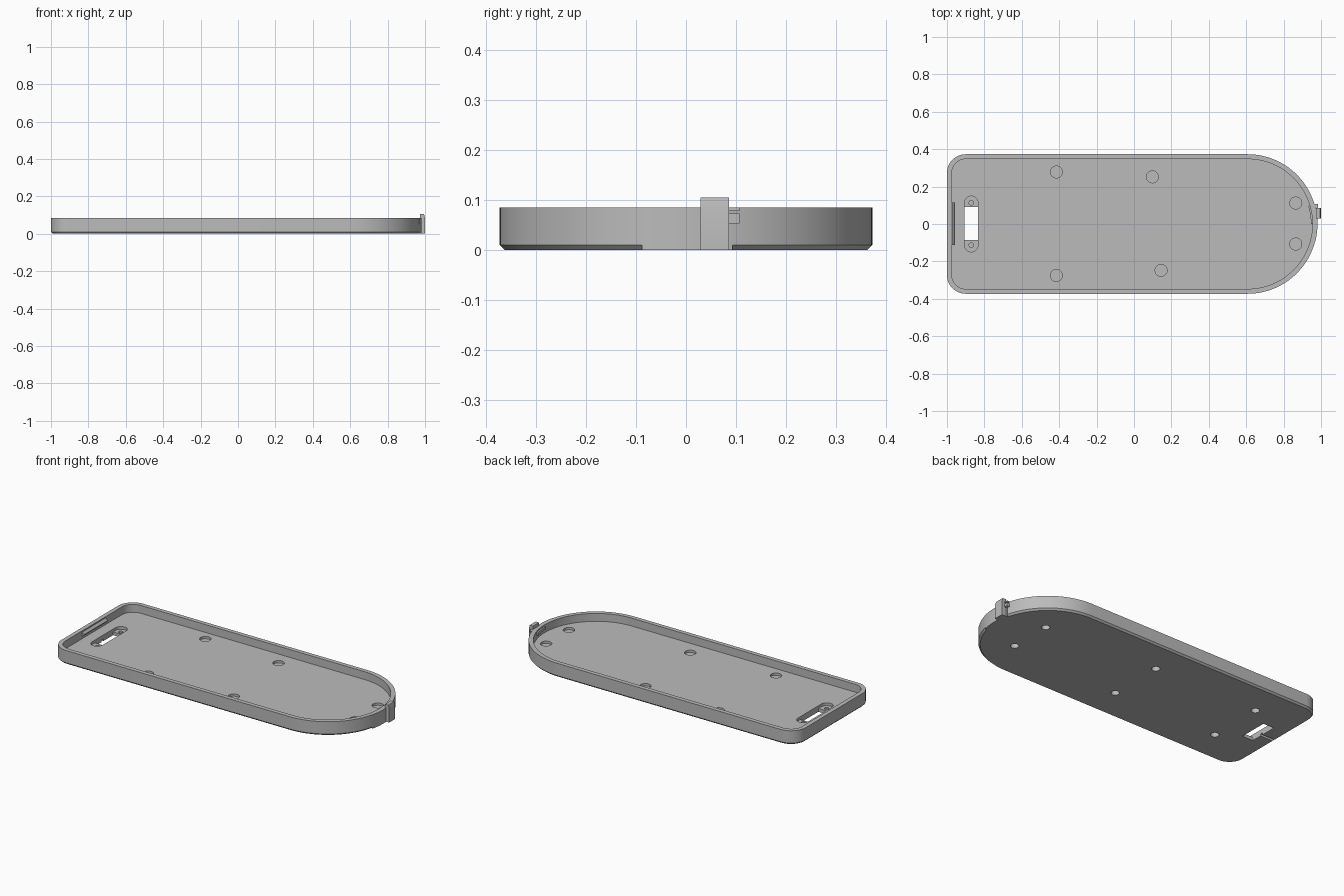
import bpy, bmesh
from math import sin, cos, pi, asin

if "Cube" in bpy.data.objects:
    bpy.data.objects.remove(bpy.data.objects["Cube"])

grey = bpy.data.materials.new("light grey plastic")
grey.use_nodes = True
COLOUR = (0.5, 0.5, 0.5, 1)
grey.diffuse_color = COLOUR
grey.node_tree.nodes["Principled BSDF"].inputs["Base Color"].default_value = COLOUR

HALF, BACK, TIP = 0.373, -1.0, 0.98      # half width and the two ends
HEIGHT, FLOOR, WALL = 0.085, 0.037, 0.026
CENTRE = TIP - HALF                      # centre of the round end
CORNER = 0.1


def arc(cx, cy, r, a0, a1, n):
    return [(cx + r * cos(a0 + (a1 - a0) * i / n),
             cy + r * sin(a0 + (a1 - a0) * i / n)) for i in range(n + 1)]


def outline(inset):
    """Tray outline: one semicircular end, two small rounded corners."""
    cx, cy, r = BACK + CORNER, HALF - CORNER, CORNER - inset
    return (arc(CENTRE, 0, HALF - inset, -pi / 2, pi / 2, 64)
            + arc(cx, cy, r, pi / 2, pi, 12)
            + arc(cx, -cy, r, pi, 1.5 * pi, 12))


def loft(name, rings):
    """Skin a stack of equal rings and cap both ends."""
    bm = bmesh.new()
    loops = [[bm.verts.new(p) for p in ring] for ring in rings]
    n = len(loops[0])
    for low, high in zip(loops, loops[1:]):
        for i in range(n):
            j = (i + 1) % n
            bm.faces.new((low[i], low[j], high[j], high[i]))
    bm.faces.new(loops[0][::-1])
    bm.faces.new(loops[-1])
    bmesh.ops.recalc_face_normals(bm, faces=bm.faces)
    mesh = bpy.data.meshes.new(name)
    bm.to_mesh(mesh)
    bm.free()
    mesh.materials.append(grey)
    ob = bpy.data.objects.new(name, mesh)
    bpy.context.collection.objects.link(ob)
    return ob


def prism(name, pts, z0, z1):
    return loft(name, [[(x, y, z) for x, y in pts] for z in (z0, z1)])


def bar(name, profile, y0, y1):
    """Extrude an x-z profile along y."""
    return loft(name, [[(x, y, z) for x, z in profile] for y in (y0, y1)])


def rect(x0, x1, y0, y1):
    return [(x0, y0), (x1, y0), (x1, y1), (x0, y1)]


def disc(x, y, r):
    return arc(x, y, r, 0, 2 * pi, 32)[:-1]


def cut(target, pts, z0, z1):
    cutter = prism("cutter", pts, z0, z1)
    cutter.hide_render = True
    mod = target.modifiers.new("cut", 'BOOLEAN')
    mod.operation, mod.solver, mod.object = 'DIFFERENCE', 'EXACT', cutter
    bpy.context.view_layer.objects.active = target
    bpy.ops.object.modifier_apply(modifier=mod.name)
    bpy.data.objects.remove(cutter)


# Tray with chamfered bottom edge, upright rim and sunken floor
sections = [(0.01, 0), (0, 0.01), (0, HEIGHT), (WALL, HEIGHT), (WALL, FLOOR)]
tray = loft("tray", [[(x, y, z) for x, y in outline(i)] for i, z in sections])

# Round pockets in the floor
for x, y in [(-0.415, 0.278), (-0.415, -0.275), (0.098, 0.252),
             (0.145, -0.248), (0.865, 0.112), (0.865, -0.107)]:
    cut(tray, disc(x, y, 0.032), FLOOR - 0.014, FLOOR + 0.02)

# Smaller pockets in the underside
for x, y in [(-0.71, 0.17), (-0.01, 0.17), (0.73, 0.13)]:
    for side in (1, -1):
        cut(tray, disc(x, side * y, 0.023), -0.02, 0.028)

# Socket: rounded recess, through opening, two screw holes, cable groove
SX, SY, SR = -0.87, 0.113, 0.036
cut(tray, arc(SX, SY, SR, 0, pi, 16) + arc(SX, -SY, SR, pi, 2 * pi, 16),
    0.02, FLOOR + 0.02)
cut(tray, rect(SX - SR, SX + SR, -0.085, 0.09), -0.02, 0.06)
for side in (1, -1):
    cut(tray, disc(SX, side * SY, 0.012), 0.008, 0.03)
cut(tray, rect(-1.02, -0.89, -0.02, -0.004), -0.02, 0.012)

# Snap ridge inside the square end
bar("end_snap_ridge", [(-0.978, 0.078), (-0.972, 0.078), (-0.96, 0.066),
                       (-0.96, 0.06), (-0.978, 0.05)], -0.112, 0.115)


# Latch panel set into the round end
def panel(name, r0, r1, y0, y1, z0, z1):
    a0, a1 = asin(y0 / r1), asin(y1 / r1)
    prism(name, arc(CENTRE, 0, r1, a0, a1, 12) + arc(CENTRE, 0, r0, a1, a0, 12),
          z0, z1)


R = HALF + 0.001
panel("latch_panel", HALF - 0.012, R, -0.088, 0.093, 0, HEIGHT)
panel("latch_panel_shoulder", HALF - 0.012, R, -0.1, -0.08, 0.052, HEIGHT)
panel("latch_snap_ridge", HALF - 0.034, HALF - 0.02, 0.0, 0.1, 0.06, 0.076)

# Thumb tab with raised lip, and the small catch beside it
bar("latch_tab", [(0.972, 0), (1.0, 0), (1.0, 0.085), (0.994, 0.105),
                  (0.972, 0.105)], 0.029, 0.086)
bar("latch_catch_upper", [(0.96, 0.078), (0.983, 0.078), (0.983, HEIGHT),
                          (0.96, HEIGHT)], 0.086, 0.107)
bar("latch_catch_lower", [(0.96, 0.053), (0.983, 0.053), (0.983, 0.073),
                          (0.96, 0.073)], 0.086, 0.107)

# Smooth the curved walls, keep real edges sharp
bpy.ops.object.select_all(action='DESELECT')
for ob in bpy.context.collection.objects:
    if ob.type == 'MESH':
        ob.select_set(True)
        bpy.context.view_layer.objects.active = ob
bpy.ops.object.shade_smooth_by_angle(angle=0.5)
